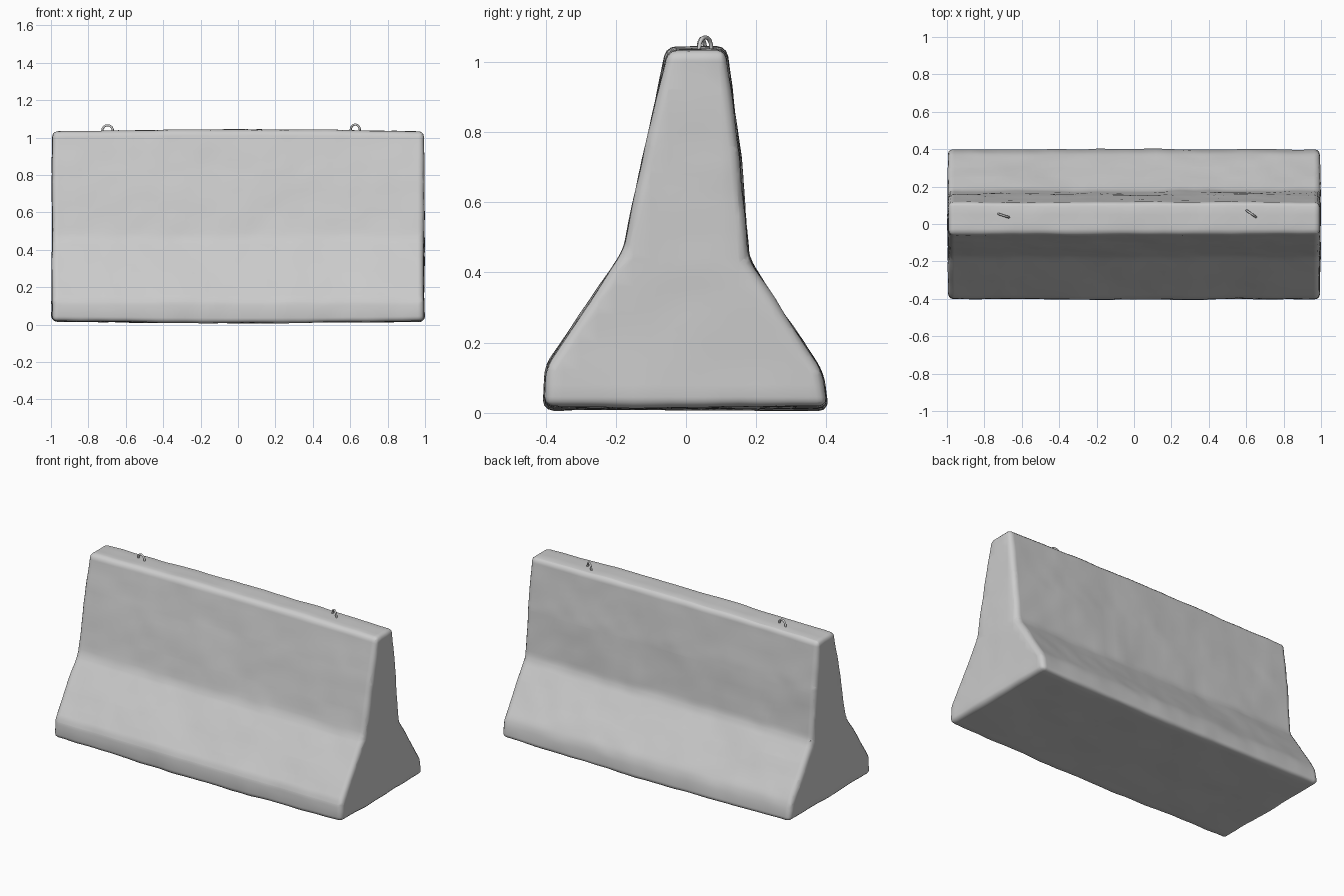
import bpy, bmesh, math
from mathutils import Vector, noise

cube = bpy.data.objects.get("Cube")
if cube:
    bpy.data.objects.remove(cube, do_unlink=True)


def flat_material(name, value):
    mat = bpy.data.materials.new(name)
    mat.use_nodes = True
    colour = (value, value, value, 1)
    mat.diffuse_color = colour
    bsdf = mat.node_tree.nodes["Principled BSDF"]
    bsdf.inputs["Base Color"].default_value = colour
    bsdf.inputs["Roughness"].default_value = 0.9
    return mat


concrete = flat_material("concrete grey", 0.6)

# Barrier body: stepped profile (y, z) drawn out along x
PROFILE = [(-0.405, 0.018), (-0.4, 0.13), (-0.178, 0.46), (-0.055, 1.035),
           (0.115, 1.035), (0.15, 0.75), (0.178, 0.435), (0.385, 0.12), (0.405, 0.018)]
bm = bmesh.new()
end = bm.faces.new([bm.verts.new((-0.995, y, z)) for y, z in PROFILE])
drawn = bmesh.ops.extrude_face_region(bm, geom=[end])
bmesh.ops.translate(bm, vec=(1.99, 0, 0),
                    verts=[g for g in drawn["geom"] if isinstance(g, bmesh.types.BMVert)])
bmesh.ops.recalc_face_normals(bm, faces=bm.faces)

# Worn, rounded corners
bmesh.ops.bevel(bm, geom=bm.edges[:], offset=0.028, offset_type='OFFSET',
                segments=3, profile=0.5, affect='EDGES', clamp_overlap=True)


def slice_grid(axis, low, high, count):
    normal = Vector((0, 0, 0))
    normal[axis] = 1
    for i in range(1, count):
        point = normal * (low + (high - low) * i / count)
        bmesh.ops.bisect_plane(bm, geom=bm.verts[:] + bm.edges[:] + bm.faces[:],
                               plane_co=point, plane_no=normal, dist=1e-5)


slice_grid(0, -1, 1, 50)
slice_grid(1, -0.4, 0.4, 16)
slice_grid(2, 0, 1.04, 26)
bm.normal_update()

# Weathered surface: broad dents, finer chips near the edges, sagging middle
moves = []
for v in bm.verts:
    dent = 0.006 * noise.noise(v.co * 3.5) + 0.003 * noise.noise(v.co * 11)
    middle = math.cos(v.co.x * math.pi / 2)
    shift = v.normal * dent
    if v.co.z > 0.9:
        shift.z += 0.009 * middle
    elif v.co.z < 0.05:
        shift.z -= 0.009 * middle
    moves.append(shift)
for v, shift in zip(bm.verts, moves):
    v.co += shift
    v.co.x = max(-1, min(1, v.co.x))
    v.co.z = max(0, v.co.z)

mesh = bpy.data.meshes.new("barrier_body")
bm.to_mesh(mesh)
bm.free()
for poly in mesh.polygons:
    poly.use_smooth = True
mesh.materials.append(concrete)
body = bpy.data.objects.new("barrier_body", mesh)
bpy.context.collection.objects.link(body)


# Lifting loops: bent bars set into the top
def lifting_loop(name, x, y, turn, top):
    curve = bpy.data.curves.new(name, 'CURVE')
    curve.dimensions = '3D'
    curve.bevel_depth = 0.006
    curve.bevel_resolution = 1
    radius = 0.03
    arc = [(radius * math.cos(a), top - radius + radius * math.sin(a))
           for a in (math.pi * i / 8 for i in range(9))]
    path = [(radius + 0.004, 1.01)] + arc + [(-radius - 0.004, 1.01)]
    spline = curve.splines.new('POLY')
    spline.points.add(len(path) - 1)
    for point, (u, z) in zip(spline.points, path):
        point.co = (u, 0, z, 1)
    curve.materials.append(concrete)
    loop = bpy.data.objects.new(name, curve)
    loop.location = (x, y, 0)
    loop.rotation_euler.z = math.radians(turn)
    bpy.context.collection.objects.link(loop)


lifting_loop("lifting_loop_right", -0.697, 0.045, -18, 1.066)
lifting_loop("lifting_loop_left", 0.627, 0.055, -35, 1.07)
